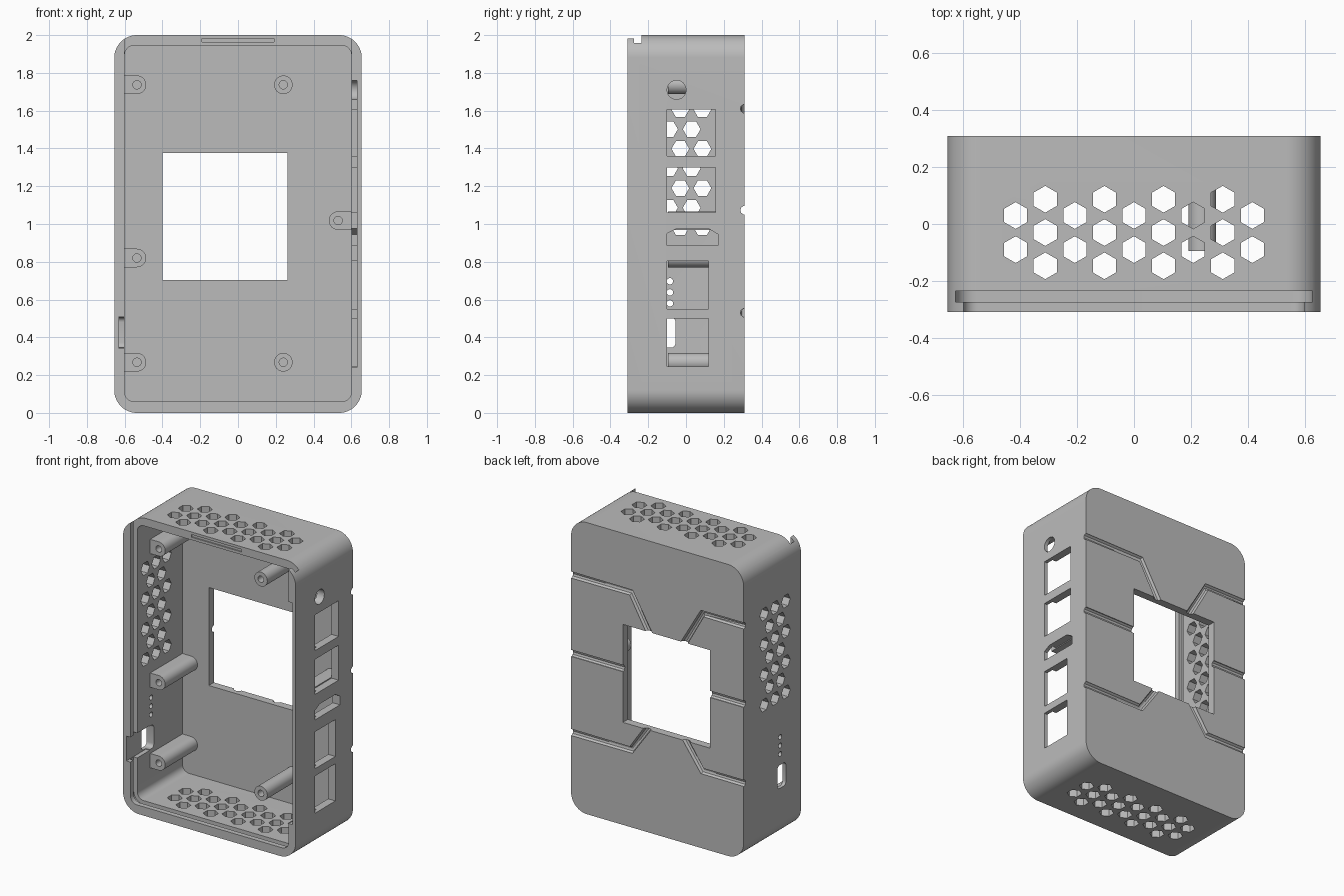
import bpy, bmesh, math
from math import cos, sin, pi

if "Cube" in bpy.data.objects:
    bpy.data.objects.remove(bpy.data.objects["Cube"])

grey = bpy.data.materials.new("matte grey")
grey.use_nodes = True
grey.diffuse_color = (0.5, 0.5, 0.5, 1)
grey.node_tree.nodes["Principled BSDF"].inputs["Base Color"].default_value = (0.5, 0.5, 0.5, 1)


def rect(a0, a1, b0, b1):
    return [(a0, b0), (a1, b0), (a1, b1), (a0, b1)]


def round_rect(a0, a1, b0, b1, r, n=10):
    centres = [(a1 - r, b1 - r), (a0 + r, b1 - r), (a0 + r, b0 + r), (a1 - r, b0 + r)]
    return [(a + r * cos((q + i / n) * pi / 2), b + r * sin((q + i / n) * pi / 2))
            for q, (a, b) in enumerate(centres) for i in range(n + 1)]


def ngon(a, b, r, n, turn=0.0):
    return [(a + r * cos(turn + 2 * pi * i / n), b + r * sin(turn + 2 * pi * i / n)) for i in range(n)]


def prisms(name, axis, start, end, profiles):
    """Extrude flat profiles along an axis into one object."""
    place = {"x": lambda a, b, c: (c, a, b),
             "y": lambda a, b, c: (a, c, b),
             "z": lambda a, b, c: (a, b, c)}[axis]
    bm = bmesh.new()
    for profile in profiles:
        low = [bm.verts.new(place(a, b, start)) for a, b in profile]
        high = [bm.verts.new(place(a, b, end)) for a, b in profile]
        bm.faces.new(low)
        bm.faces.new(high)
        for i in range(len(low)):
            j = (i + 1) % len(low)
            bm.faces.new((low[i], low[j], high[j], high[i]))
    bmesh.ops.recalc_face_normals(bm, faces=bm.faces)
    mesh = bpy.data.meshes.new(name)
    bm.to_mesh(mesh)
    bm.free()
    mesh.materials.append(grey)
    obj = bpy.data.objects.new(name, mesh)
    bpy.context.collection.objects.link(obj)
    return obj


def cut(target, cutter):
    mod = target.modifiers.new("cut", "BOOLEAN")
    mod.operation, mod.solver, mod.object = "DIFFERENCE", "EXACT", cutter
    bpy.context.view_layer.objects.active = target
    bpy.ops.object.modifier_apply(modifier=mod.name)
    bpy.data.objects.remove(cutter)


def smooth(obj):
    bpy.ops.object.select_all(action="DESELECT")
    obj.select_set(True)
    bpy.context.view_layer.objects.active = obj
    bpy.ops.object.shade_smooth_by_angle(angle=math.radians(30))


def honeycomb(columns, first, odd_first, flip=False):
    """Staggered hexagons: columns of two and three in turn."""
    cells = []
    for k in range(columns):
        across = first + 0.104 * k
        three = (k % 2 == 0) == odd_first
        for y in ((0.087, -0.03, -0.147) if three else (0.03, -0.09)):
            if flip:
                cells.append(ngon(y, across, 0.047, 6))
            else:
                cells.append(ngon(across, y, 0.047, 6, pi / 2))
    return cells


# Outer shell and hollow inside
shell = prisms("case_shell", "y", -0.31, 0.31, [round_rect(-0.655, 0.655, 0, 2, 0.12, 16)])
cut(shell, prisms("cavity", "y", -0.5, 0.255, [round_rect(-0.6, 0.6, 0.06, 1.945, 0.05)]))

# Sliding lid opening and its groove, both running out at the top
cut(shell, prisms("lid_opening", "y", -0.5, -0.25, [round_rect(-0.6, 0.6, 0.06, 2.3, 0.05)]))
cut(shell, prisms("lid_groove", "y", -0.275, -0.235, [round_rect(-0.627, 0.627, 0.035, 2.3, 0.07)]))
cut(shell, prisms("lid_catch", "y", -0.3, -0.227, [rect(-0.19, 0.19, 1.964, 1.982)]))

# Recesses behind the ports and the switch
cut(shell, prisms("port_recess", "y", -0.5, -0.05, [rect(0.55, 0.63, 0.24, 1.76)]))
cut(shell, prisms("switch_recess", "y", -0.5, -0.1, [rect(-0.63, -0.55, 0.34, 0.51)]))

# Ports on the left side
ports = [ngon(-0.05, 1.71, 0.05, 32),
         rect(-0.1, 0.155, 1.36, 1.605), rect(-0.1, 0.155, 1.06, 1.3),
         rect(-0.1, 0.12, 0.55, 0.803), rect(-0.1, 0.12, 0.245, 0.5),
         [(-0.1, 0.885), (0.17, 0.885), (0.17, 0.945), (0.12, 0.975), (-0.05, 0.975), (-0.1, 0.95)]]
cut(shell, prisms("ports", "x", 0.57, 0.8, ports))

# Vents, indicator holes and switch slot on the right side
side = honeycomb(7, 0.982, True, flip=True)
side += [ngon(-0.085, z, 0.017, 16) for z in (0.58, 0.638, 0.697)]
side.append(round_rect(-0.147, -0.055, 0.345, 0.505, 0.025, 5))
cut(shell, prisms("side_vents", "x", -0.8, -0.57, side))

# Vents in the top and bottom
for start, end in ((-0.2, 0.15), (1.85, 2.2)):
    cut(shell, prisms("end_vents", "z", start, end, honeycomb(9, -0.416, False)))

# Window in the back
cut(shell, prisms("window", "y", 0.2, 0.5, [rect(-0.4, 0.262, 0.703, 1.375)]))

# Round grooves on the back, fanning out from the window
mid = -0.07
for s in (-1, 1):
    paths = [[(0.8, 1.61), (0.27, 1.61), (0.12, 1.35)],
             [(0.8, 1.073), (0.3, 1.073)],
             [(0.8, 0.53), (0.27, 0.53), (0.13, 0.73)]]
    for path in paths:
        curve = bpy.data.curves.new("groove_path", "CURVE")
        curve.dimensions = "3D"
        curve.bevel_depth, curve.bevel_resolution, curve.use_fill_caps = 0.024, 3, True
        line = curve.splines.new("POLY")
        line.points.add(len(path) - 1)
        for point, (x, z) in zip(line.points, path):
            point.co = (mid + s * x, 0.312, z, 1)
        tube = bpy.data.objects.new("groove_path", curve)
        bpy.context.collection.objects.link(tube)
        bpy.context.view_layer.update()
        mesh = bpy.data.meshes.new_from_object(tube.evaluated_get(bpy.context.evaluated_depsgraph_get()))
        bpy.data.objects.remove(tube)
        bm = bmesh.new()
        bm.from_mesh(mesh)
        bmesh.ops.remove_doubles(bm, verts=bm.verts, dist=0.0001)
        bmesh.ops.recalc_face_normals(bm, faces=bm.faces)
        bm.to_mesh(mesh)
        bm.free()
        mesh.materials.clear()
        mesh.materials.append(grey)
        cutter = bpy.data.objects.new("groove", mesh)
        bpy.context.collection.objects.link(cutter)
        cut(shell, cutter)
smooth(shell)

# Screw posts, some of them joined to a side wall
for x, z, wall in ((-0.535, 1.737, -0.605), (-0.535, 0.82, -0.605), (-0.535, 0.268, -0.605),
                   (0.24, 1.737, None), (0.24, 0.268, None), (0.53, 1.018, 0.602)):
    outline = ngon(x, z, 0.049, 32)
    if wall:
        toward = 1 if wall > 0 else -1
        arc = [(x - toward * 0.049 * sin(pi * i / 16), z + 0.049 * cos(pi * i / 16)) for i in range(17)]
        outline = [(wall, z + 0.049)] + arc + [(wall, z - 0.049)]
    post = prisms("screw_post", "y", -0.095, 0.26, [outline])
    cut(post, prisms("screw_hole", "y", -0.2, 0.2, [ngon(x, z, 0.022, 24)]))
    smooth(post)
